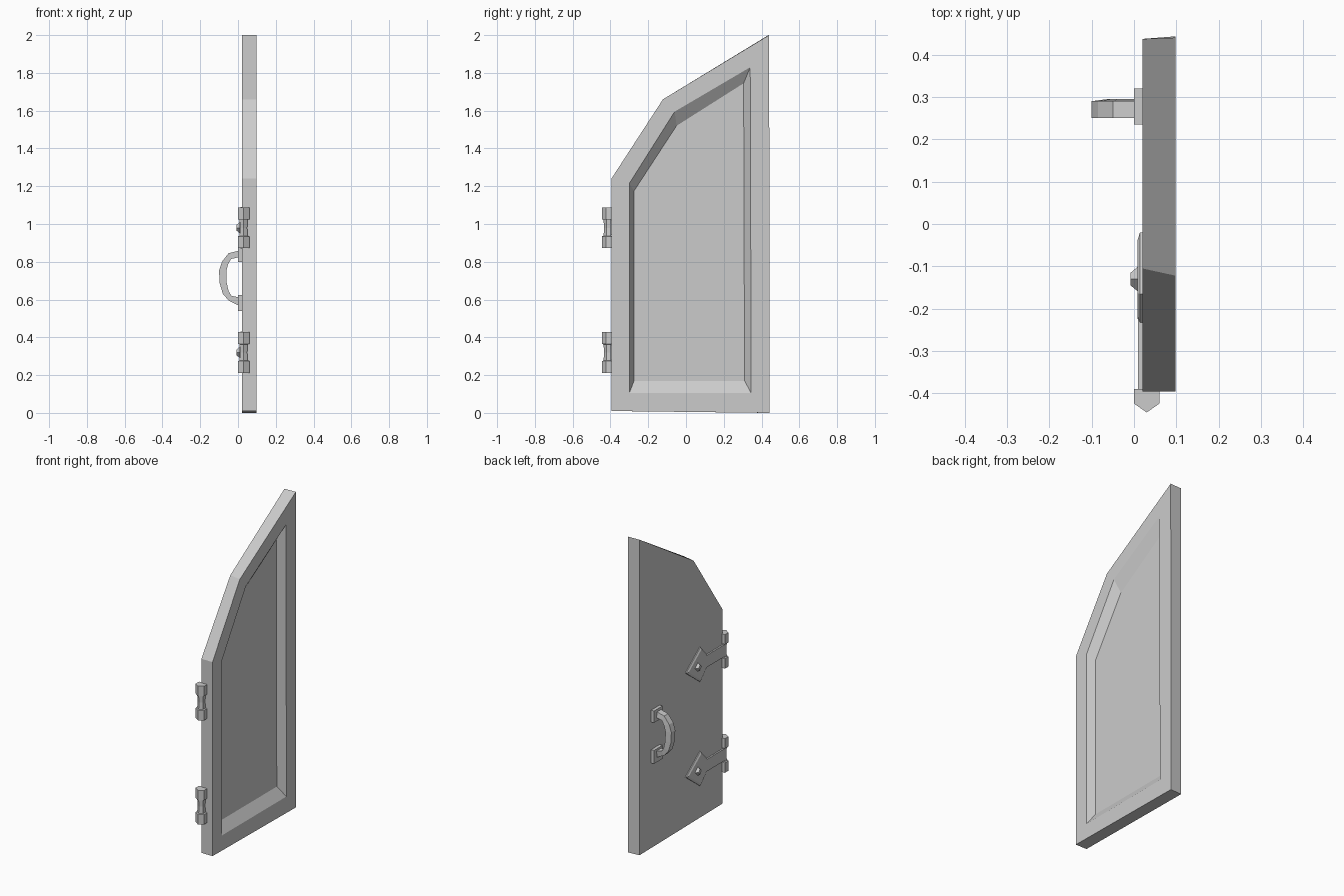
import bpy
import bmesh

cube = bpy.data.objects.get("Cube")
if cube:
    bpy.data.objects.remove(cube, do_unlink=True)

grey = bpy.data.materials.new("plain grey")
grey.use_nodes = True
grey.diffuse_color = (0.6, 0.6, 0.6, 1)
bsdf = next(n for n in grey.node_tree.nodes if n.type == 'BSDF_PRINCIPLED')
bsdf.inputs["Base Color"].default_value = grey.diffuse_color
bsdf.inputs["Roughness"].default_value = 0.8


def loft(name, rings):
    """Join matching closed rings with quads and cap both ends."""
    bm = bmesh.new()
    loops = [[bm.verts.new(p) for p in ring] for ring in rings]
    for a, b in zip(loops, loops[1:]):
        for i in range(len(a)):
            j = (i + 1) % len(a)
            bm.faces.new((a[i], a[j], b[j], b[i]))
    bm.faces.new(loops[0][::-1])
    bm.faces.new(loops[-1])
    bmesh.ops.recalc_face_normals(bm, faces=bm.faces)
    mesh = bpy.data.meshes.new(name)
    bm.to_mesh(mesh)
    bm.free()
    mesh.materials.append(grey)
    obj = bpy.data.objects.new(name, mesh)
    bpy.context.collection.objects.link(obj)
    return obj


def at_x(x, outline, dz=0):
    return [(x, y, z + dz) for y, z in outline]


def block(name, x0, x1, y0, y1, z0, z1):
    rect = [(y0, z0), (y1, z0), (y1, z1), (y0, z1)]
    return loft(name, [at_x(x0, rect), at_x(x1, rect)])


# Door slab with a bevelled recess on its +x face
plain_side = [(-0.395, 0.01), (0.437, 0), (0.437, 2), (-0.105, 1.66), (-0.395, 1.24)]
panel_side = [(-0.395, 0.01), (0.443, 0), (0.44, 2), (-0.122, 1.66), (-0.395, 1.24)]
recess_rim = [(-0.30, 0.105), (0.345, 0.105), (0.34, 1.83), (-0.06, 1.595), (-0.30, 1.215)]
recess_floor = [(-0.275, 0.17), (0.31, 0.17), (0.305, 1.745), (-0.05, 1.52), (-0.275, 1.175)]
loft("door_panel", [at_x(0.02, plain_side), at_x(0.098, panel_side),
                    at_x(0.098, recess_rim), at_x(0.055, recess_floor)])

# Hinges: barrel, strap, pointed end plate and stud
barrel = [(0.0, -0.39), (0.0, -0.424), (0.03, -0.445), (0.06, -0.424), (0.06, -0.39)]
levels = [(-0.108, 1), (-0.045, 1), (-0.043, 0.72), (0, 0.62),
          (0.043, 0.72), (0.045, 1), (0.108, 1)]
kite = [(-0.02, 0.0), (-0.165, 0.11), (-0.235, 0.035), (-0.235, -0.035), (-0.165, -0.11)]
for label, zc in (("lower", 0.32), ("upper", 0.98)):
    loft(label + "_hinge_barrel",
         [[(0.03 + (x - 0.03) * s, -0.415 + (y + 0.415) * s, zc + h) for x, y in barrel]
          for h, s in levels])
    block(label + "_hinge_strap", 0.01, 0.022, -0.41, -0.2, zc - 0.038, zc + 0.038)
    inner = [(-0.15 + (y + 0.15) * 0.85, z * 0.85) for y, z in kite]
    loft(label + "_hinge_point", [at_x(0.022, kite, zc), at_x(0.014, kite, zc),
                                  at_x(0.008, inner, zc)])
    stud = [(-0.10, 0), (-0.13, 0.03), (-0.16, 0), (-0.13, -0.03)]
    tip = [(-0.13 + (y + 0.13) * 0.5, z * 0.5) for y, z in stud]
    loft(label + "_hinge_stud", [at_x(0.01, stud, zc), at_x(-0.008, tip, zc)])

# Handle: two mounting plates and a faceted curved grip
block("handle_lower_plate", 0.0, 0.022, 0.235, 0.32, 0.54, 0.625)
block("handle_upper_plate", 0.0, 0.022, 0.235, 0.32, 0.80, 0.875)
outer = [(0.01, 0.86), (-0.05, 0.845), (-0.085, 0.80), (-0.1, 0.755),
         (-0.098, 0.69), (-0.08, 0.63), (-0.05, 0.595), (0.01, 0.565)]
inner = [(0.01, 0.825), (-0.037, 0.815), (-0.053, 0.785), (-0.062, 0.75),
         (-0.06, 0.69), (-0.05, 0.645), (-0.035, 0.62), (0.01, 0.61)]
loft("handle_grip", [[(ox, 0.25, oz), (ox, 0.29, oz), (ix, 0.295, iz), (ix, 0.25, iz)]
                     for (ox, oz), (ix, iz) in zip(outer, inner)])
